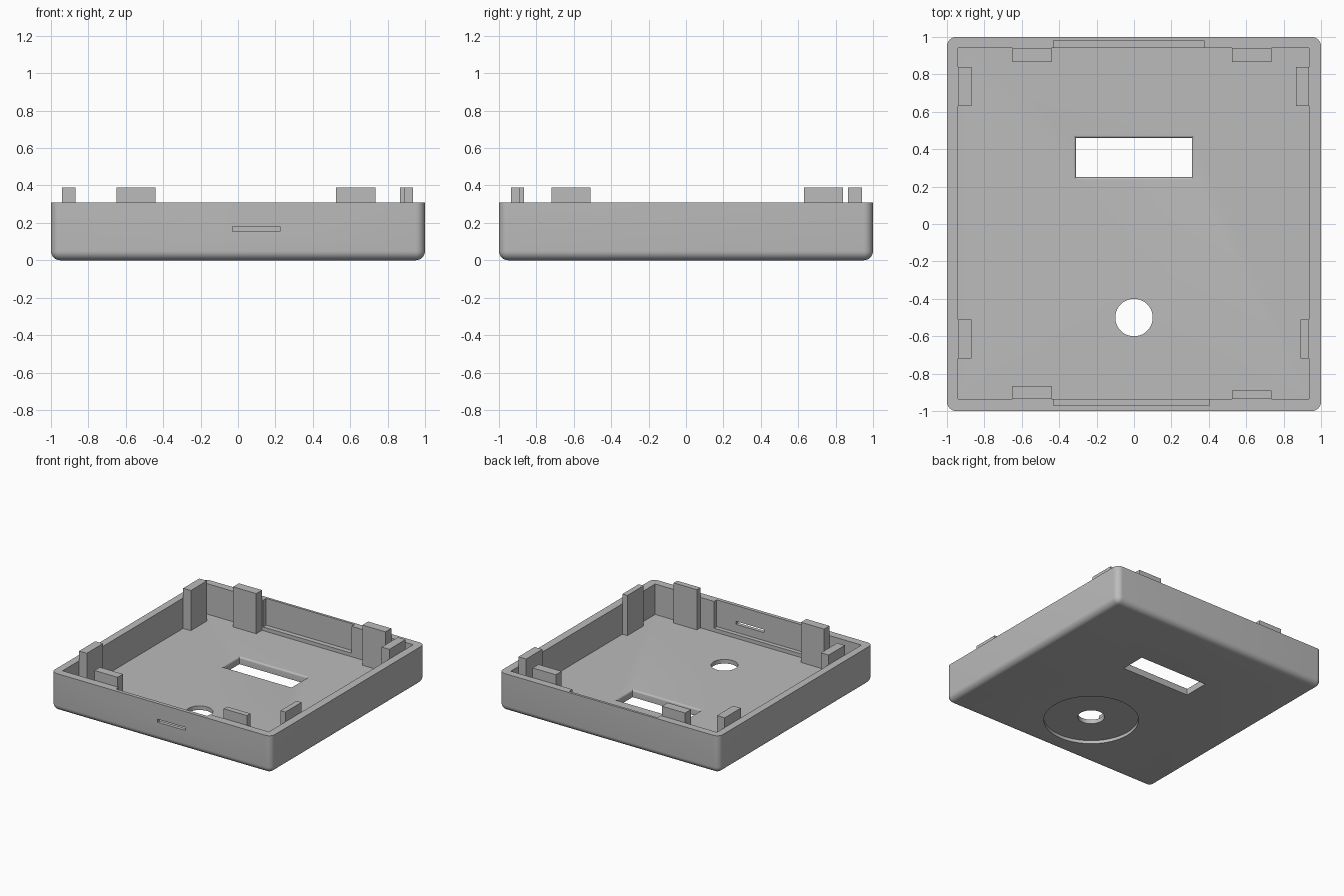
import bpy, bmesh, math

old = bpy.data.objects.get("Cube")
if old:
    bpy.data.objects.remove(old)

FLOOR, RIM, POST_TOP = 0.06, 0.31, 0.39
COLOUR = (0.5, 0.5, 0.5, 1)
grey = bpy.data.materials.new("grey plastic")
grey.use_nodes = True
grey.diffuse_color = COLOUR
grey.node_tree.nodes["Principled BSDF"].inputs["Base Color"].default_value = COLOUR


def finish(name, bm):
    bmesh.ops.recalc_face_normals(bm, faces=bm.faces[:])
    mesh = bpy.data.meshes.new(name)
    bm.to_mesh(mesh)
    bm.free()
    mesh.materials.append(grey)
    obj = bpy.data.objects.new(name, mesh)
    bpy.context.collection.objects.link(obj)
    return obj


def loft(name, rings):
    """Stack of rectangles (x0, x1, y0, y1, z) joined into a closed solid."""
    bm = bmesh.new()
    loops = [[bm.verts.new(p) for p in ((a, c, z), (b, c, z), (b, d, z), (a, d, z))]
             for a, b, c, d, z in rings]
    bm.faces.new(loops[0])
    bm.faces.new(loops[-1])
    for low, high in zip(loops, loops[1:]):
        for i in range(4):
            j = (i + 1) % 4
            bm.faces.new((low[i], low[j], high[j], high[i]))
    return finish(name, bm)


def box(name, x0, x1, y0, y1, z0, z1):
    return loft(name, [(x0, x1, y0, y1, z0), (x0, x1, y0, y1, z1)])


def disc(name, radius, y, z0, z1):
    bpy.ops.mesh.primitive_cylinder_add(vertices=64, radius=radius, depth=z1 - z0,
                                        location=(0, y, (z0 + z1) / 2))
    obj = bpy.context.object
    obj.name = name
    return obj


# Outer shell with rounded corners and underside
tray = box("tray", -1, 1, -1, 1, 0, RIM)
bm = bmesh.new()
bm.from_mesh(tray.data)
edges = [e for e in bm.edges if min(v.co.z for v in e.verts) < 0.01]
bmesh.ops.bevel(bm, geom=edges, offset=0.05, segments=8, profile=0.5, affect='EDGES')
bm.to_mesh(tray.data)
bm.free()

# Window cutter that flares out in a small curve at the floor
flare = 0.015
rings = [(-0.31, 0.31, 0.25, 0.46, -0.1)]
for i in range(6):
    t = math.pi / 2 * i / 5
    o = flare * (1 - math.cos(t))
    rings.append((-0.31 - o, 0.31 + o, 0.25 - o, 0.46 + o, FLOOR - flare + flare * math.sin(t)))
rings.append(rings[-1][:4] + (FLOOR + 0.05,))

# Cavity, wall grooves, window, button hole, underside recess and front slot
cutters = [
    box("cavity_cutter", -0.94, 0.935, -0.935, 0.94, FLOOR, 0.5),
    box("back_groove_cutter", -0.43, 0.375, 0.9, 0.98, 0.09, 0.5),
    box("front_groove_cutter", -0.43, 0.4, -0.97, -0.9, 0.09, 0.5),
    loft("window_cutter", rings),
    disc("button_hole_cutter", 0.1, -0.5, -0.1, 0.15),
    disc("underside_recess_cutter", 0.355, -0.5, -0.1, 0.026),
    box("slot_cutter", -0.03, 0.225, -1.1, -0.9, 0.155, 0.18),
]
for cutter in cutters:
    cutter.hide_render = True
    mod = tray.modifiers.new(cutter.name, 'BOOLEAN')
    mod.operation, mod.solver, mod.object = 'DIFFERENCE', 'EXACT', cutter

# Bake the cuts and discard the cutters
bpy.context.view_layer.update()
graph = bpy.context.evaluated_depsgraph_get()
baked = bpy.data.meshes.new_from_object(tray.evaluated_get(graph))
tray.modifiers.clear()
tray.data = baked
baked.materials.clear()
baked.materials.append(grey)
for poly in baked.polygons:
    poly.material_index = 0
for cutter in cutters:
    bpy.data.objects.remove(cutter)

bpy.ops.object.select_all(action='DESELECT')
tray.select_set(True)
bpy.context.view_layer.objects.active = tray
bpy.ops.object.shade_smooth_by_angle(angle=math.radians(30))

# Posts standing against the inner walls; two are thinner
base = FLOOR - 0.01
for side, x0, x1, thin in (("right", -0.65, -0.44, 0), ("left", 0.525, 0.735, 0.025)):
    box("back_post_" + side, x0, x1, 0.865, 0.94, base, POST_TOP)
    box("front_post_" + side, x0, x1, -0.935, -0.865 - thin, base, POST_TOP)
for end, y0, y1, thin in (("rear", 0.63, 0.84, 0), ("fore", -0.72, -0.51, 0.025)):
    box("right_post_" + end, -0.94, -0.87, y0, y1, base, POST_TOP)
    box("left_post_" + end, 0.865 + thin, 0.935, y0, y1, base, POST_TOP)
